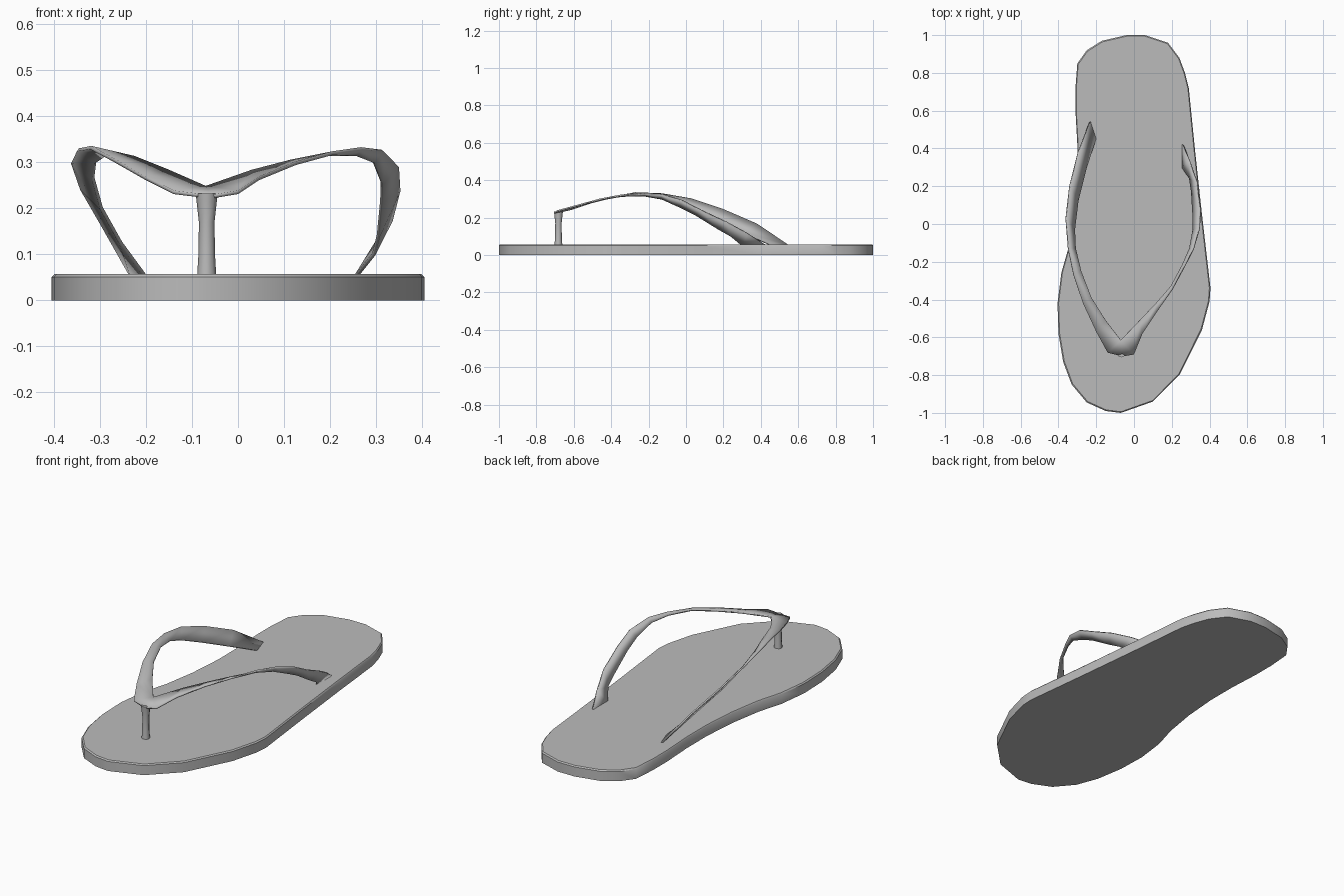
import bpy, bmesh, math

if "Cube" in bpy.data.objects:
    bpy.data.objects.remove(bpy.data.objects["Cube"])

grey = bpy.data.materials.new("light_grey_rubber")
grey.diffuse_color = (0.5, 0.5, 0.5, 1)
grey.use_nodes = True
grey.node_tree.nodes["Principled BSDF"].inputs["Base Color"].default_value = grey.diffuse_color


def finish(bm, name, angle=40):
    """Turn a bmesh into a named, smooth-by-angle object."""
    bmesh.ops.recalc_face_normals(bm, faces=bm.faces[:])
    mesh = bpy.data.meshes.new(name)
    bm.to_mesh(mesh)
    bm.free()
    mesh.materials.append(grey)
    ob = bpy.data.objects.new(name, mesh)
    bpy.context.collection.objects.link(ob)
    bpy.ops.object.select_all(action='DESELECT')
    ob.select_set(True)
    bpy.context.view_layer.objects.active = ob
    bpy.ops.object.shade_smooth_by_angle(angle=math.radians(angle))
    return ob


def loft(rings):
    """Join closed rings of equal length and cap both ends."""
    bm = bmesh.new()
    loops = [[bm.verts.new(p) for p in ring] for ring in rings]
    n = len(loops[0])
    for a, b in zip(loops, loops[1:]):
        for i in range(n):
            j = (i + 1) % n
            bm.faces.new((a[i], a[j], b[j], b[i]))
    bm.faces.new(loops[0][::-1])
    bm.faces.new(loops[-1])
    return bm


# Sole: foot outline, with a small chamfer round the top
outline = [(-.04, 1), (.06, 1), (.18, .96), (.24, .88), (.27, .8), (.29, .72),
           (.322, .4), (.36, .05), (.405, -.34), (.4, -.41), (.36, -.56),
           (.24, -.8), (.1, -.94), (-.07, -1), (-.15, -.99), (-.25, -.945),
           (-.33, -.85), (-.375, -.73), (-.4, -.58), (-.405, -.42),
           (-.385, -.26), (-.345, -.12), (-.315, .06), (-.3, .25), (-.3, .42),
           (-.31, .6), (-.31, .72), (-.3, .85), (-.25, .92), (-.17, .97)]
sole = finish(loft([[(x * s, y * t, z) for x, y in outline]
                    for s, t, z in [(1, 1, 0), (1, 1, .051), (.985, .994, .057)]]),
              "sole")

# Y-strap: stations of (outer edge, inner edge) from one anchor to the other
stations = [
    ((-.23, .55, .05), (-.2, .46, .05)),
    ((-.295, .38, .165), (-.255, .29, .125)),
    ((-.34, .2, .243), (-.297, .12, .2)),
    ((-.36, .03, .3), (-.315, -.03, .265)),
    ((-.348, -.13, .327), (-.31, -.13, .3)),
    ((-.32, -.27, .332), (-.28, -.25, .322)),
    ((-.27, -.42, .305), (-.225, -.39, .31)),
    ((-.2, -.57, .265), (-.15, -.51, .28)),
    ((-.14, -.68, .235), (-.07, -.615, .245)),
    ((-.06, -.7, .225), (-.07, -.615, .245)),
    ((0, -.69, .235), (-.07, -.615, .245)),
    ((.045, -.58, .265), (.03, -.51, .28)),
    ((.125, -.46, .298), (.115, -.42, .302)),
    ((.205, -.345, .32), (.195, -.33, .318)),
    ((.27, -.22, .33), (.255, -.22, .317)),
    ((.315, -.13, .325), (.295, -.13, .3)),
    ((.347, -.02, .292), (.313, -.03, .255)),
    ((.35, .08, .24), (.312, .05, .215)),
    ((.333, .22, .175), (.305, .17, .14)),
    ((.295, .33, .115), (.295, .24, .1)),
    ((.255, .43, .05), (.255, .3, .05)),
]
bm = bmesh.new()
pairs = [[bm.verts.new(p) for p in st] for st in stations]
for (a, b), (c, d) in zip(pairs, pairs[1:]):
    bm.faces.new((a, b, d, c))
bmesh.ops.remove_doubles(bm, verts=bm.verts[:], dist=.0001)
strap = finish(bm, "strap")
solid = strap.modifiers.new("thickness", 'SOLIDIFY')
solid.thickness = .008
solid.offset = 0

# Toe post: slim waist, flared at both ends
post_profile = [(.021, .05), (.018, .1), (.017, .17), (.022, .215), (.024, .232)]
finish(loft([[(-.068 + r * math.cos(k * math.pi / 4), -.682 + r * math.sin(k * math.pi / 4), z)
              for k in range(8)] for r, z in post_profile]), "toe_post", 50)
